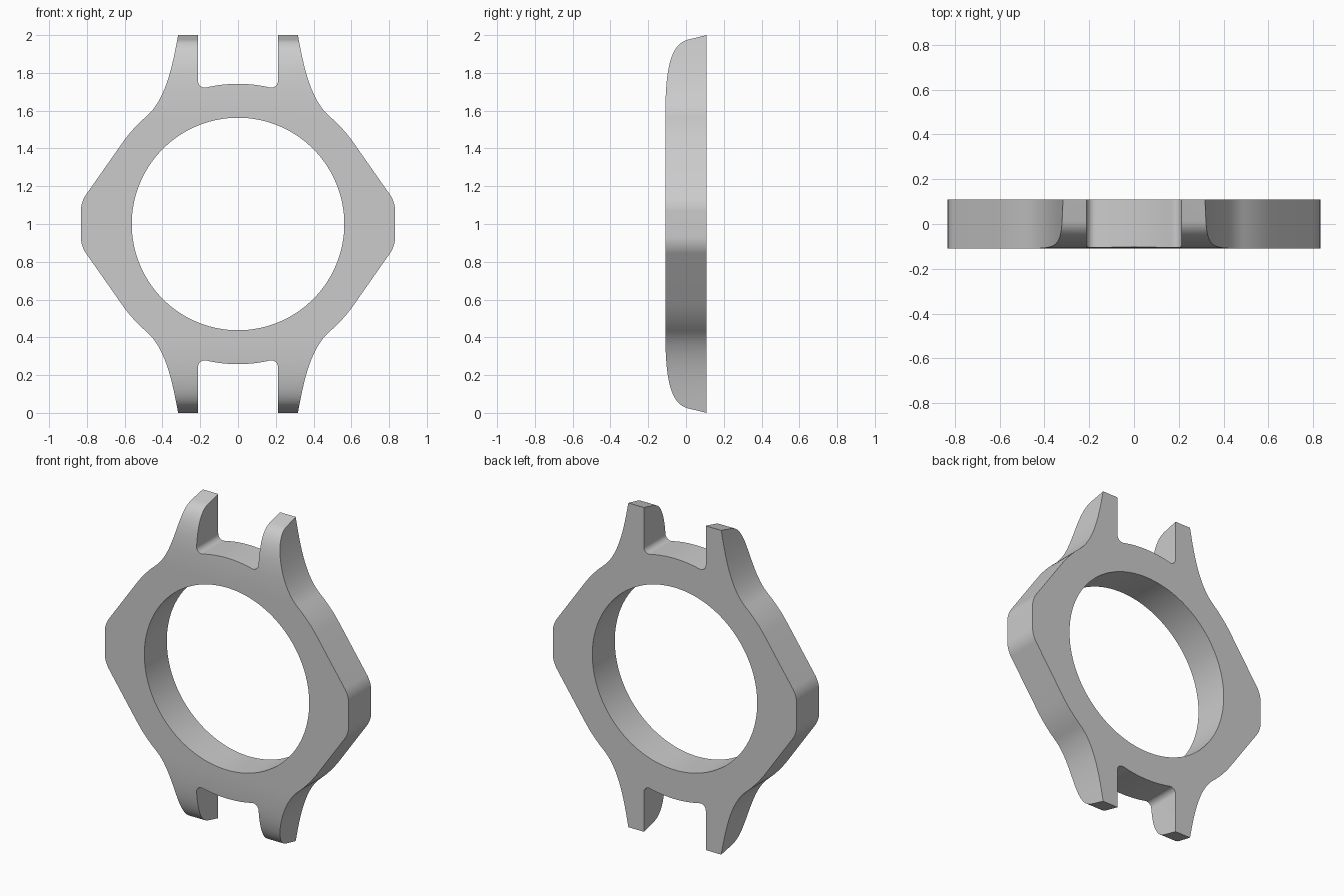
import bpy, bmesh, math
from math import cos, sin, radians, sqrt, atan2, degrees

if "Cube" in bpy.data.objects:
    bpy.data.objects.remove(bpy.data.objects["Cube"], do_unlink=True)

HALF = 0.1095      # half thickness
HOLE = 0.5625      # bore radius
BODY = 0.748       # round shoulder radius


def arc(cx, cy, r, a0, a1, n):
    """Points on an arc, angles in degrees."""
    return [(cx + r * cos(radians(a0 + (a1 - a0) * i / n)),
             cy + r * sin(radians(a0 + (a1 - a0) * i / n))) for i in range(n + 1)]


def bezier(p0, p1, p2, p3, n):
    pts = []
    for i in range(n + 1):
        t = i / n
        w = ((1 - t) ** 3, 3 * t * (1 - t) ** 2, 3 * t * t * (1 - t), t ** 3)
        pts.append(tuple(sum(k * p[j] for k, p in zip(w, (p0, p1, p2, p3))) for j in (0, 1)))
    return pts


def prism(name, pts, sweep):
    """Closed solid: extrude a loop of 3D points along the sweep vector."""
    bm = bmesh.new()
    face = bm.faces.new([bm.verts.new(p) for p in pts])
    ext = bmesh.ops.extrude_face_region(bm, geom=[face])
    verts = [g for g in ext["geom"] if isinstance(g, bmesh.types.BMVert)]
    bmesh.ops.translate(bm, verts=verts, vec=sweep)
    bmesh.ops.recalc_face_normals(bm, faces=bm.faces)
    mesh = bpy.data.meshes.new(name)
    bm.to_mesh(mesh)
    bm.free()
    obj = bpy.data.objects.new(name, mesh)
    bpy.context.collection.objects.link(obj)
    return obj


# Quarter outline, from the flat side up to the notch centre (x, height above middle)
rf, side, ang = 0.15, 0.832, 35
cx = side - rf
cz = (BODY - rf - cx * cos(radians(ang))) / sin(radians(ang))
quarter = arc(cx, cz, rf, 0, ang, 10)                       # rounded side corner
quarter += arc(0, 0, BODY, ang, 49.5, 8)                    # shoulder
p0 = quarter[-1]
t = radians(49.5)
quarter += bezier(p0, (p0[0] - 0.14 * sin(t), p0[1] + 0.14 * cos(t)),
                  (0.345, 0.85), (0.317, 1.0), 20)[1:]      # lug flank
quarter += [(0.315, 1.02), (0.2115, 1.02)]                  # lug tip, trimmed by the profile
rn, rb = 0.035, 0.742
nx = 0.2115 - rn
nz = sqrt((rb + rn) ** 2 - nx ** 2)
na = degrees(atan2(nz, nx))
quarter += arc(nx, nz, rn, 0, na - 180, 10)                 # notch corner
quarter += arc(0, 0, rb, na, 90, 8)[1:]                     # notch floor

# Mirror the quarter into the whole outline
top = quarter + [(-x, z) for x, z in reversed(quarter[:-1])]
outline = top + [(-x, -z) for x, z in top]
case = prism("watch_case", [(x, -0.3, z + 1) for x, z in outline], (0, 0.6, 0))

# Side profile: flat middle, front curving back to the lug tips
curve = bezier((-HALF, 0.56), (-HALF, 0.80), (-0.09, 0.955), (0.015, 0.977), 24)
curve.append((HALF, 1.0))
profile = curve + [(y, -z) for y, z in reversed(curve)]
side_cutter = prism("side_profile_cutter", [(-1.2, y, z + 1) for y, z in profile], (2.4, 0, 0))

# Round bore
bore = arc(0, 0, HOLE, 0, 360, 128)[:-1]
bore_cutter = prism("bore_cutter", [(x, -0.5, z + 1) for x, z in bore], (0, 1, 0))

bpy.ops.object.select_all(action='DESELECT')
bpy.context.view_layer.objects.active = case
case.select_set(True)
for cutter, op in ((side_cutter, 'INTERSECT'), (bore_cutter, 'DIFFERENCE')):
    cutter.hide_render = True
    mod = case.modifiers.new(cutter.name, 'BOOLEAN')
    mod.operation, mod.solver, mod.object = op, 'EXACT', cutter
    bpy.ops.object.modifier_apply(modifier=mod.name)
    bpy.data.objects.remove(cutter, do_unlink=True)

# Single grey finish
grey = bpy.data.materials.new("plain_grey")
grey.use_nodes = True
colour = (0.6, 0.6, 0.6, 1)
grey.diffuse_color = colour
grey.node_tree.nodes["Principled BSDF"].inputs["Base Color"].default_value = colour
case.data.materials.clear()
case.data.materials.append(grey)
bpy.ops.object.shade_smooth_by_angle(angle=radians(30))
